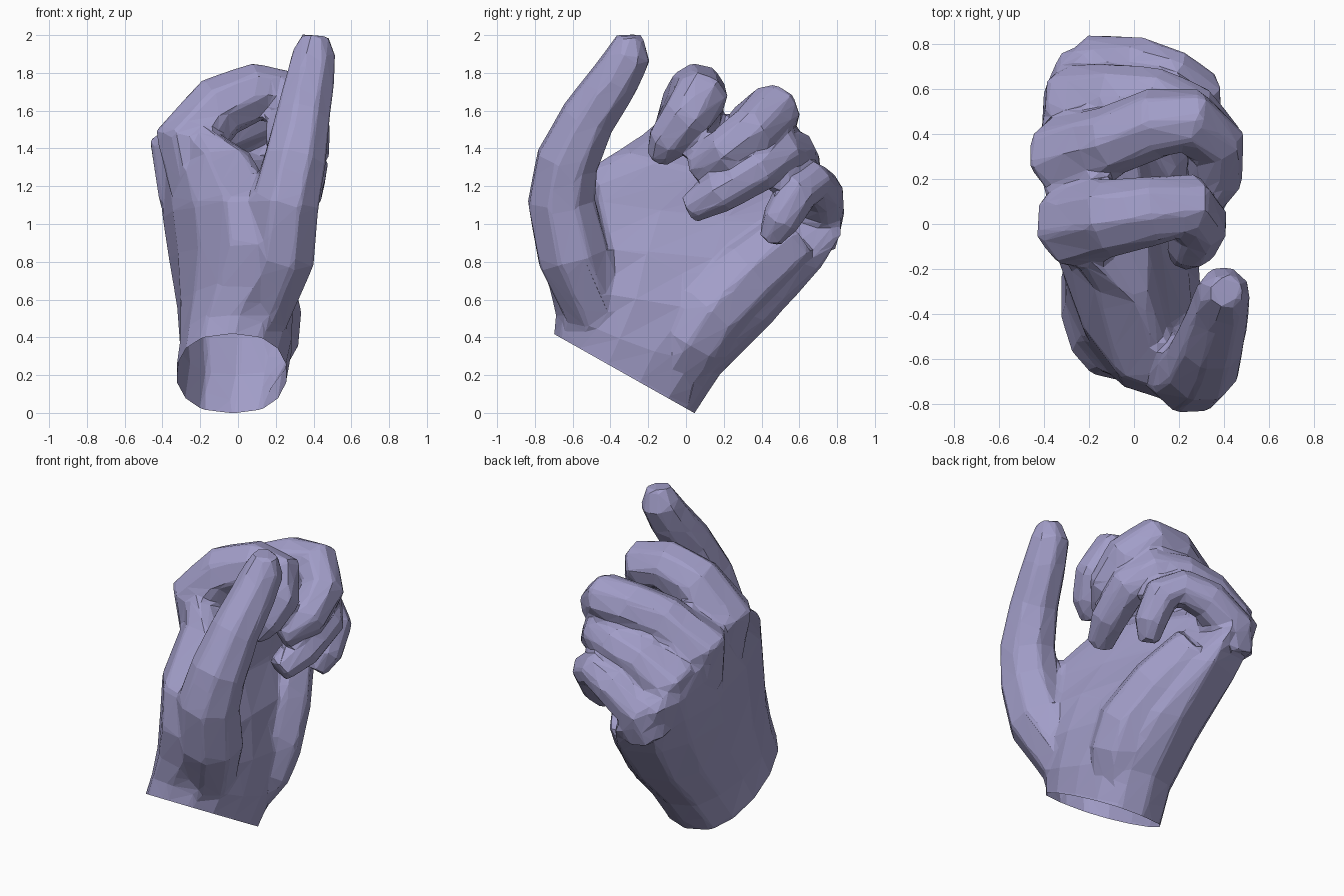
import bpy, bmesh, math
from mathutils import Vector

cube = bpy.data.objects.get("Cube")
if cube:
    bpy.data.objects.remove(cube)

SKIN = (0.36, 0.34, 0.58, 1)
skin = bpy.data.materials.new("lavender skin")
skin.use_nodes = True
skin.diffuse_color = SKIN
skin.node_tree.nodes["Principled BSDF"].inputs["Base Color"].default_value = SKIN


def loft(bm, rings):
    """Bridge closed rings of points and cap both ends."""
    loops = [[bm.verts.new(p) for p in ring] for ring in rings]
    n = len(loops[0])
    for a, b in zip(loops, loops[1:]):
        for i in range(n):
            j = (i + 1) % n
            bm.faces.new((a[i], a[j], b[j], b[i]))
    bm.faces.new(loops[0][::-1])
    bm.faces.new(loops[-1])


def tube(bm, path, sides=8):
    """Tapered limb through (x, y, z, radius) joints."""
    pts = [Vector(p[:3]) for p in path]
    rings, side = [], Vector((0, 1, 0.3))
    for i, p in enumerate(pts):
        t = (pts[min(i + 1, len(pts) - 1)] - pts[max(i - 1, 0)]).normalized()
        side = (side - t * side.dot(t)).normalized()
        up = t.cross(side)
        angles = [math.tau * (k + 0.5) / sides for k in range(sides)]
        rings.append([p + (side * math.cos(a) + up * math.sin(a)) * path[i][3] * 1.06
                      for a in angles])
    loft(bm, rings)


def palm_ring(thumb_edge, little_edge, back, front, sides=14):
    """Cross-section between two edge points, with its own back and front depth."""
    a, b = Vector(thumb_edge), Vector(little_edge)
    ring = []
    for k in range(sides):
        ang = math.tau * k / sides
        c, s = math.cos(ang), math.sin(ang)
        p = a.lerp(b, 0.5 - 0.5 * c)
        p.x += math.copysign(abs(s) ** 0.75, s) * (front if s > 0 else back)
        ring.append(p)
    return ring


bm = bmesh.new()

# Palm, running past the wrist so it can be cut cleanly
loft(bm, [
    palm_ring((-.03, -.74, .35), (-.03, 0, -.08), .30, .29),
    palm_ring((-.03, -.70, .42), (-.03, .05, 0), .30, .29),
    palm_ring((0, -.69, .52), (0, .18, .20), .31, .29),
    palm_ring((.10, -.73, .68), (.02, .46, .48), .38, .23),
    palm_ring((.20, -.80, .90), (-.02, .72, .77), .44, .13),
    palm_ring((.18, -.75, 1.15), (-.06, .83, .95), .44, .04),
    palm_ring((.02, -.36, 1.39), (-.16, .82, 1.10), .33, .10),
    palm_ring((-.22, -.14, 1.54), (-.24, .74, 1.18), .18, .10),
])

# Fleshy heel below the little finger
tube(bm, [(.02, -.10, .16, .16), (.12, .04, .40, .20), (.13, .12, .52, .20),
          (.06, .32, .72, .20), (-.04, .56, .92, .17)])

# Thumb, standing upright from its base muscle
tube(bm, [(.10, -.46, .50, .16), (.22, -.60, .84, .19), (.25, -.66, 1.12, .18),
          (.30, -.63, 1.33, .165), (.34, -.52, 1.56, .145), (.38, -.38, 1.76, .13),
          (.40, -.30, 1.90, .115), (.41, -.30, 2.0, .07)])

# Curled fingers, each from knuckle to tip
index_finger = [(-.18, -.02, 1.20, .18), (-.25, 0, 1.45, .19), (-.10, .03, 1.62, .165),
                (.10, .06, 1.70, .15), (.24, .08, 1.68, .14), (.29, 0, 1.56, .13),
                (.25, -.10, 1.43, .11), (.21, -.15, 1.34, .06)]
middle_finger = [(-.24, .27, 1.16, .18), (-.30, .30, 1.37, .18), (-.10, .37, 1.51, .15),
                 (.10, .45, 1.58, .15), (.25, .46, 1.60, .14), (.36, .36, 1.50, .13),
                 (.36, .20, 1.38, .12), (.28, .04, 1.29, .07)]
ring_finger = [(-.22, .50, 1.06, .17), (-.25, .54, 1.23, .17), (-.08, .57, 1.32, .14),
               (.10, .56, 1.37, .13), (.26, .50, 1.38, .12), (.36, .38, 1.29, .12),
               (.34, .18, 1.17, .11), (.28, .02, 1.08, .08)]
little_finger = [(-.18, .64, .92, .16), (-.16, .70, 1.06, .14), (.02, .71, 1.17, .12),
                 (.18, .66, 1.22, .11), (.28, .59, 1.17, .11), (.29, .50, 1.02, .10),
                 (.26, .44, .91, .06)]
for finger in (index_finger, middle_finger, ring_finger, little_finger):
    tube(bm, finger)

bmesh.ops.recalc_face_normals(bm, faces=bm.faces)
mesh = bpy.data.meshes.new("hand")
bm.to_mesh(mesh)
bm.free()
mesh.materials.append(skin)
hand = bpy.data.objects.new("hand", mesh)
bpy.context.collection.objects.link(hand)

# Fuse the parts into one skin with irregular flat facets
remesh = hand.modifiers.new("fuse", "REMESH")
remesh.mode = "VOXEL"
remesh.voxel_size = 0.02
soften = hand.modifiers.new("soften", "SMOOTH")
soften.factor = 0.5
soften.iterations = 6
facet = hand.modifiers.new("facet", "DECIMATE")
facet.ratio = 0.035

# Cut the wrist open across its slanted end
bpy.context.view_layer.update()
fused = hand.evaluated_get(bpy.context.evaluated_depsgraph_get())
bm = bmesh.new()
bm.from_mesh(fused.to_mesh())
fused.to_mesh_clear()
bmesh.ops.bisect_plane(bm, geom=bm.verts[:] + bm.edges[:] + bm.faces[:],
                       plane_co=(0, -.33, .21), plane_no=(0, -.49, -.87), clear_outer=True)
for face in bm.faces:
    face.smooth = False
hand.modifiers.clear()
bm.to_mesh(mesh)
bm.free()
